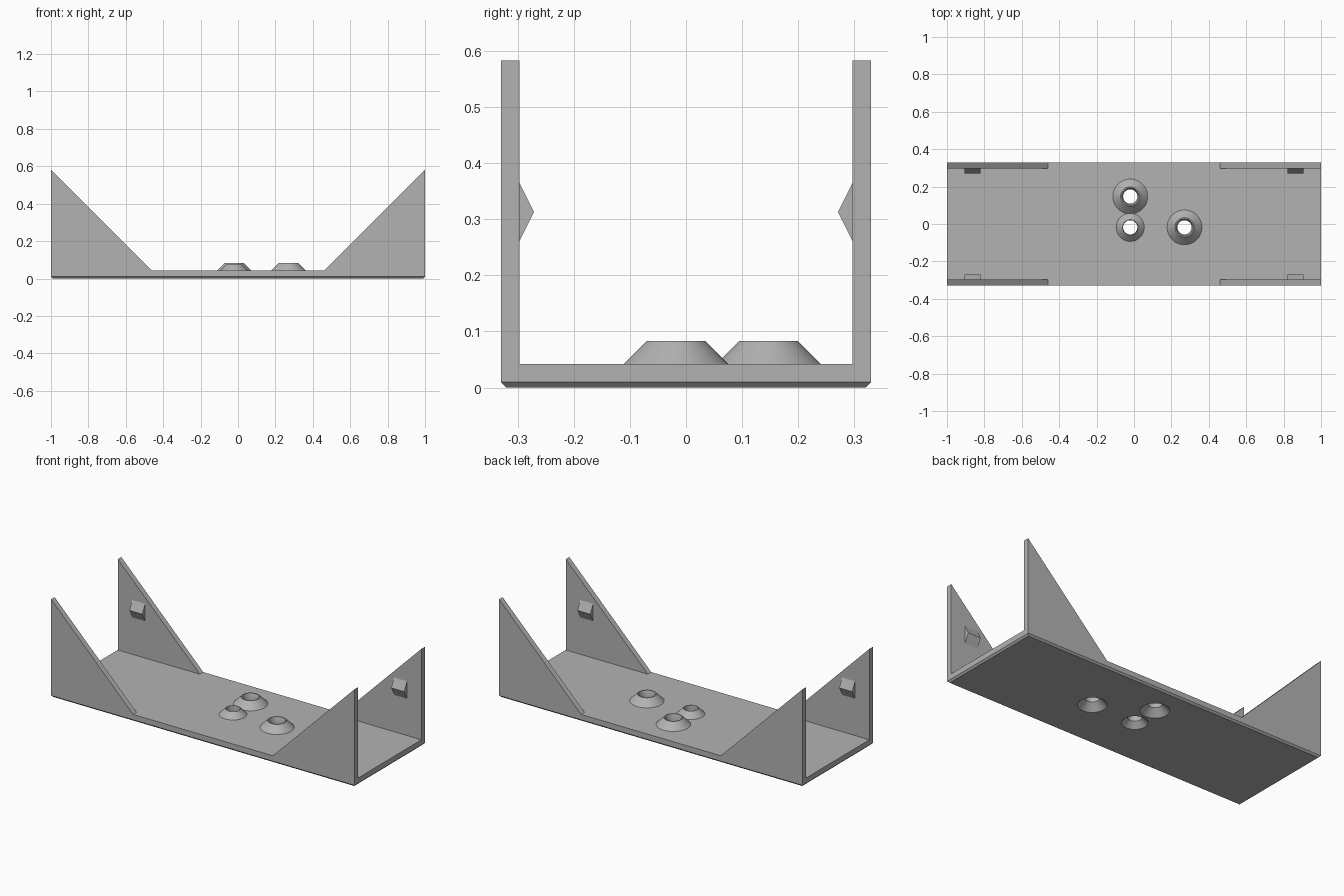
import bpy
import bmesh
import math

if "Cube" in bpy.data.objects:
    bpy.data.objects.remove(bpy.data.objects["Cube"], do_unlink=True)

HALF_L, HALF_W = 1.0, 0.33
FLOOR, WALL, BEVEL = 0.042, 0.033, 0.01
SIDES = 64

grey = bpy.data.materials.new("plain grey")
grey.use_nodes = True
COLOUR = (0.45, 0.45, 0.45, 1)
grey.diffuse_color = COLOUR
grey.node_tree.nodes["Principled BSDF"].inputs["Base Color"].default_value = COLOUR


def finish(bm, name, smooth=False):
    bmesh.ops.recalc_face_normals(bm, faces=bm.faces)
    mesh = bpy.data.meshes.new(name)
    bm.to_mesh(mesh)
    bm.free()
    mesh.materials.append(grey)
    obj = bpy.data.objects.new(name, mesh)
    bpy.context.collection.objects.link(obj)
    if smooth:
        activate(obj)
        bpy.ops.object.shade_smooth_by_angle(angle=math.radians(30))
    return obj


def activate(obj):
    bpy.ops.object.select_all(action="DESELECT")
    obj.select_set(True)
    bpy.context.view_layer.objects.active = obj


def prism(name, profile, offset):
    """Extrude a closed outline by the given vector."""
    bm = bmesh.new()
    face = bm.faces.new([bm.verts.new(p) for p in profile])
    out = bmesh.ops.extrude_face_region(bm, geom=[face])["geom"]
    moved = [v for v in out if isinstance(v, bmesh.types.BMVert)]
    bmesh.ops.translate(bm, verts=moved, vec=offset)
    return finish(bm, name)


def lathe(name, profile, x, y, closed):
    """Rings of (radius, z) round a vertical axis, capped or joined into a loop."""
    bm = bmesh.new()
    turns = [2 * math.pi * i / SIDES for i in range(SIDES)]
    rings = [[bm.verts.new((x + r * math.cos(a), y + r * math.sin(a), z)) for a in turns]
             for r, z in profile]
    pairs = list(zip(rings, rings[1:]))
    if closed:
        pairs.append((rings[-1], rings[0]))
    else:
        bm.faces.new(rings[0])
        bm.faces.new(rings[-1])
    for low, high in pairs:
        for i in range(SIDES):
            j = (i + 1) % SIDES
            bm.faces.new((low[i], low[j], high[j], high[i]))
    return finish(bm, name, smooth=closed)


# Floor plate, chamfered round the underside
bm = bmesh.new()
loops = []
for inset, z in ((BEVEL, 0), (0, BEVEL), (0, FLOOR)):
    hx, hy = HALF_L - inset, HALF_W - inset
    loops.append([bm.verts.new((sx * hx, sy * hy, z))
                  for sx, sy in ((-1, -1), (1, -1), (1, 1), (-1, 1))])
bm.faces.new(loops[0])
bm.faces.new(loops[-1])
for low, high in zip(loops, loops[1:]):
    for i in range(4):
        j = (i + 1) % 4
        bm.faces.new((low[i], low[j], high[j], high[i]))
base = finish(bm, "floor_plate")

# Triangular corner walls, each with a wedge-shaped catch on its inner face
for sx, end in ((-1, "right"), (1, "left")):
    for sy, side in ((-1, "front"), (1, "back")):
        outer, inner = sy * HALF_W, sy * (HALF_W - WALL)
        prism(f"{side}_{end}_wall",
              [(sx * HALF_L, outer, FLOOR), (sx * 0.46, outer, FLOOR),
               (sx * HALF_L, outer, 0.583)], (0, -sy * WALL, 0))
        prism(f"{side}_{end}_catch",
              [(sx * 0.82, inner, 0.261), (sx * 0.82, inner - sy * 0.026, 0.313),
               (sx * 0.82, inner, 0.365)], (sx * 0.085, 0, 0))

# Raised conical bosses with countersunk through holes
HOLE = 0.038
bosses = (("back_boss", -0.02, 0.147, 0.093, 0.083, 0.046, 0.078),
          ("middle_boss", -0.02, -0.018, 0.075, 0.076, 0.039, 0.07),
          ("left_boss", 0.27, -0.018, 0.093, 0.083, 0.046, 0.078))
for name, x, y, radius, top, lip, sink in bosses:
    neck = sink - HOLE
    lathe(name, [(radius, FLOOR), (radius - top + FLOOR, top), (lip, top),
                 (HOLE, FLOOR + 0.015), (HOLE, FLOOR)], x, y, True)
    cutter = lathe("hole_cutter", [(sink + 0.02, -0.02), (HOLE, neck), (HOLE, 0.1)],
                   x, y, False)
    cutter.hide_render = True
    cut = base.modifiers.new("hole", "BOOLEAN")
    cut.operation = "DIFFERENCE"
    cut.solver = "EXACT"
    cut.object = cutter
    activate(base)
    bpy.ops.object.modifier_apply(modifier=cut.name)
    bpy.data.objects.remove(cutter, do_unlink=True)

activate(base)
bpy.ops.object.shade_smooth_by_angle(angle=math.radians(30))
